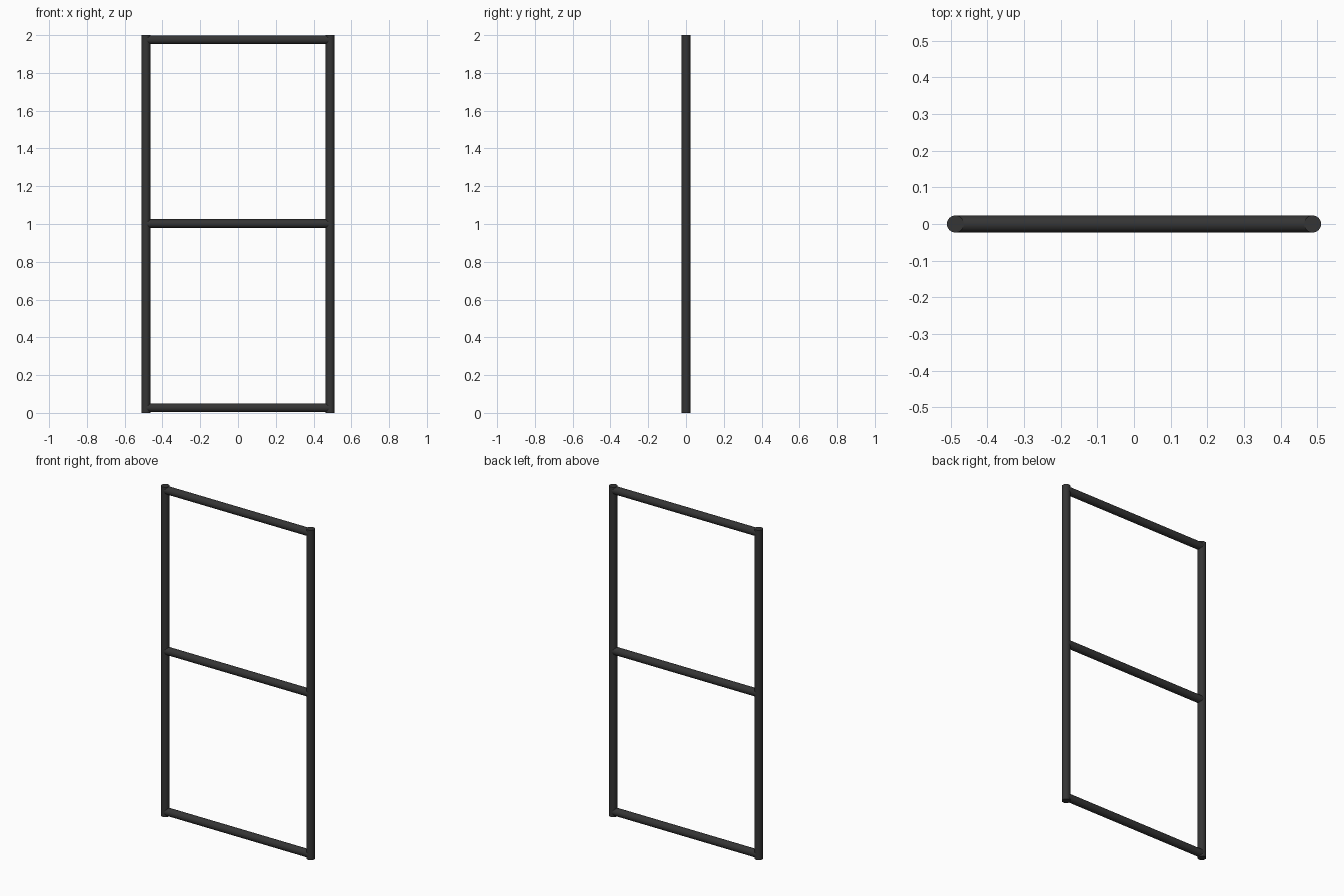
import bpy, math

if "Cube" in bpy.data.objects:
    bpy.data.objects.remove(bpy.data.objects["Cube"])

R = 0.0232          # tube radius
X = 0.4875          # post centre line

mat = bpy.data.materials.new("dark_metal")
mat.diffuse_color = (0.035, 0.035, 0.035, 1)
mat.use_nodes = True
mat.node_tree.nodes["Principled BSDF"].inputs["Base Color"].default_value = mat.diffuse_color


def tube(name, loc, length, rot=(0, 0, 0)):
    bpy.ops.mesh.primitive_cylinder_add(vertices=32, radius=R, depth=length,
                                        location=loc, rotation=rot)
    ob = bpy.context.object
    ob.name = name
    ob.data.materials.append(mat)
    bpy.ops.object.shade_smooth_by_angle(angle=math.radians(40))
    return ob


# Upright posts
for side, x in (("left", -X), ("right", X)):
    tube(side + "_post", (x, 0, 1), 2)

# Horizontal rails, ending inside the posts
for name, z in (("bottom", 0.027), ("middle", 1.002), ("top", 1.9755)):
    tube(name + "_rail", (0, 0, z), 2 * X, (0, math.pi / 2, 0))
